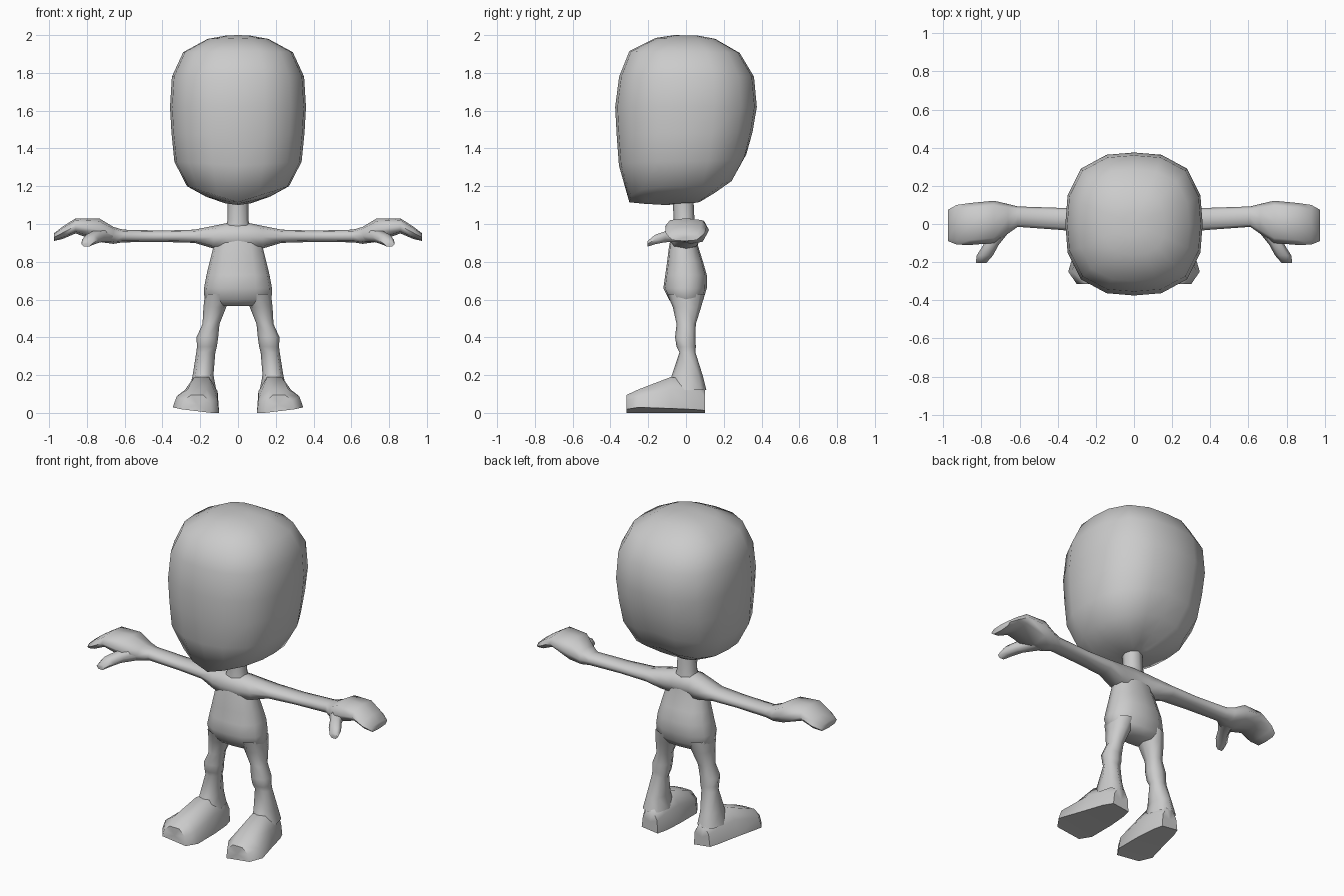
import bpy, bmesh, math

grey = bpy.data.materials.new("plain_grey")
grey.diffuse_color = (0.6, 0.6, 0.6, 1)


def outline(n, power):
    """Unit superellipse points."""
    pts = []
    for i in range(n):
        a = 2 * math.pi * i / n
        c, s = math.cos(a), math.sin(a)
        r = (abs(c) ** power + abs(s) ** power) ** (-1 / power)
        pts.append((c * r, s * r))
    return pts


def skin(name, rings, cap_start, cap_end, mirror=False, sharp=70):
    """Bridge rings of points into one smooth object."""
    bm = bmesh.new()
    loops = [[bm.verts.new(p) for p in ring] for ring in rings]
    n = len(loops[0])
    for a, b in zip(loops, loops[1:]):
        for i in range(n):
            j = (i + 1) % n
            bm.faces.new((a[i], a[j], b[j], b[i]))
    for cap, loop in ((cap_start, loops[0]), (cap_end, loops[-1])):
        if cap:
            bmesh.ops.poke(bm, faces=[bm.faces.new(loop)])
    bmesh.ops.recalc_face_normals(bm, faces=bm.faces[:])
    mesh = bpy.data.meshes.new(name)
    bm.to_mesh(mesh)
    bm.free()
    for p in mesh.polygons:
        p.use_smooth = True
    mesh.set_sharp_from_angle(angle=math.radians(sharp))
    mesh.materials.append(grey)
    ob = bpy.data.objects.new(name, mesh)
    bpy.context.collection.objects.link(ob)
    if mirror:
        ob.modifiers.new("mirror", 'MIRROR')
    return ob


def loft(name, axis, rows, n=8, power=2.3, caps=(False, False), **kw):
    """Rows are (position on axis, u min, u max, v min, v max)."""
    rings = []
    for t, u0, u1, v0, v1 in rows:
        ring = []
        for c, s in outline(n, power):
            u, v = (u0 + u1) / 2 + c * (u1 - u0) / 2, (v0 + v1) / 2 + s * (v1 - v0) / 2
            ring.append({'x': (t, u, v), 'y': (u, t, v), 'z': (u, v, t)}[axis])
        rings.append(ring)
    return skin(name, rings, *caps, **kw)


# Head: rows are (half width, y front, y back, z front, z side, z back)
head_rows = [
    (0.07, -0.10, 0.08, 1.10, 1.11, 1.125),
    (0.17, -0.22, 0.16, 1.107, 1.145, 1.18),
    (0.27, -0.30, 0.25, 1.115, 1.20, 1.245),
    (0.337, -0.355, 0.32, 1.31, 1.33, 1.37),
    (0.352, -0.367, 0.353, 1.47, 1.48, 1.49),
    (0.36, -0.375, 0.375, 1.62, 1.62, 1.62),
    (0.35, -0.354, 0.36, 1.78, 1.78, 1.78),
    (0.29, -0.30, 0.285, 1.915, 1.91, 1.905),
    (0.16, -0.16, 0.155, 1.985, 1.98, 1.98),
    (0.06, -0.06, 0.06, 2.0, 1.998, 1.998),
]
head_rings = []
for hw, yf, yb, zf, zs, zb in head_rows:
    ring = []
    for c, s in outline(16, 2.7):
        z_end = zf if s < 0 else zb
        ring.append((c * hw, (yf + yb) / 2 + s * (yb - yf) / 2,
                     zs + (z_end - zs) * (1 - abs(c))))
    head_rings.append(ring)
skin("head", head_rings, True, True)

# Neck
loft("neck", 'z', [(0.96, -0.075, 0.075, -0.07, 0.05),
                   (1.02, -0.055, 0.055, -0.065, 0.045),
                   (1.12, -0.055, 0.055, -0.07, 0.04)])

# Torso
loft("torso", 'z', [
    (0.565, -0.13, 0.13, -0.06, 0.07),
    (0.60, -0.178, 0.178, -0.09, 0.092),
    (0.66, -0.18, 0.18, -0.12, 0.11),
    (0.73, -0.167, 0.167, -0.11, 0.11),
    (0.80, -0.15, 0.15, -0.10, 0.09),
    (0.88, -0.13, 0.13, -0.09, 0.065),
    (0.95, -0.11, 0.11, -0.075, 0.055)],
    n=12, power=2.6, caps=(True, False))

# Shoulders, arms and mitten hands as one mirrored loft
loft("arm", 'x', [
    (0.0, -0.09, 0.065, 0.86, 1.005),
    (0.06, -0.09, 0.065, 0.86, 1.005),
    (0.13, -0.075, 0.075, 0.87, 0.99),
    (0.23, -0.045, 0.085, 0.90, 0.97),
    (0.40, -0.03, 0.085, 0.905, 0.965),
    (0.61, -0.015, 0.092, 0.903, 0.97),
    (0.66, -0.05, 0.105, 0.895, 0.985),
    (0.735, -0.10, 0.122, 0.905, 1.03),
    (0.86, -0.11, 0.11, 0.95, 1.03),
    (0.93, -0.108, 0.10, 0.92, 0.985),
    (0.975, -0.09, 0.075, 0.91, 0.95)],
    power=2.6, caps=(False, True), mirror=True)

# Thumbs
loft("thumb", 'y', [
    (-0.01, 0.63, 0.75, 0.90, 0.98),
    (-0.11, 0.71, 0.79, 0.90, 0.965),
    (-0.165, 0.74, 0.825, 0.89, 0.945),
    (-0.205, 0.775, 0.83, 0.878, 0.91)],
    n=6, caps=(False, True), mirror=True)

# Legs
loft("leg", 'z', [
    (0.63, 0.035, 0.175, -0.10, 0.10),
    (0.56, 0.062, 0.183, -0.07, 0.08),
    (0.47, 0.098, 0.188, -0.05, 0.052),
    (0.40, 0.105, 0.22, -0.058, 0.05),
    (0.35, 0.112, 0.217, -0.05, 0.052),
    (0.32, 0.12, 0.221, -0.035, 0.05),
    (0.20, 0.13, 0.24, -0.075, 0.088),
    (0.12, 0.115, 0.26, -0.10, 0.108)],
    mirror=True)

# Feet: trapezoid sections, wide toes turned outwards, sole rising outwards
# Rows are (y, x inner, x outer, z top)
foot_rings = []
for y, x0, x1, top in [(0.10, 0.125, 0.235, 0.13), (0.04, 0.11, 0.262, 0.17),
                       (-0.08, 0.10, 0.295, 0.19), (-0.25, 0.10, 0.345, 0.125),
                       (-0.315, 0.14, 0.30, 0.095)]:
    w = x1 - x0
    sole = 0.12 * w
    foot_rings.append([(x0, y, 0.0), (x1, y, sole),
                       (x1 - 0.08 * w, y, sole + 0.6 * (top - sole)),
                       (x0 + 0.68 * w, y, top), (x0 + 0.28 * w, y, top),
                       (x0 + 0.04 * w, y, 0.6 * top)])
skin("foot", foot_rings, True, True, mirror=True, sharp=60)
